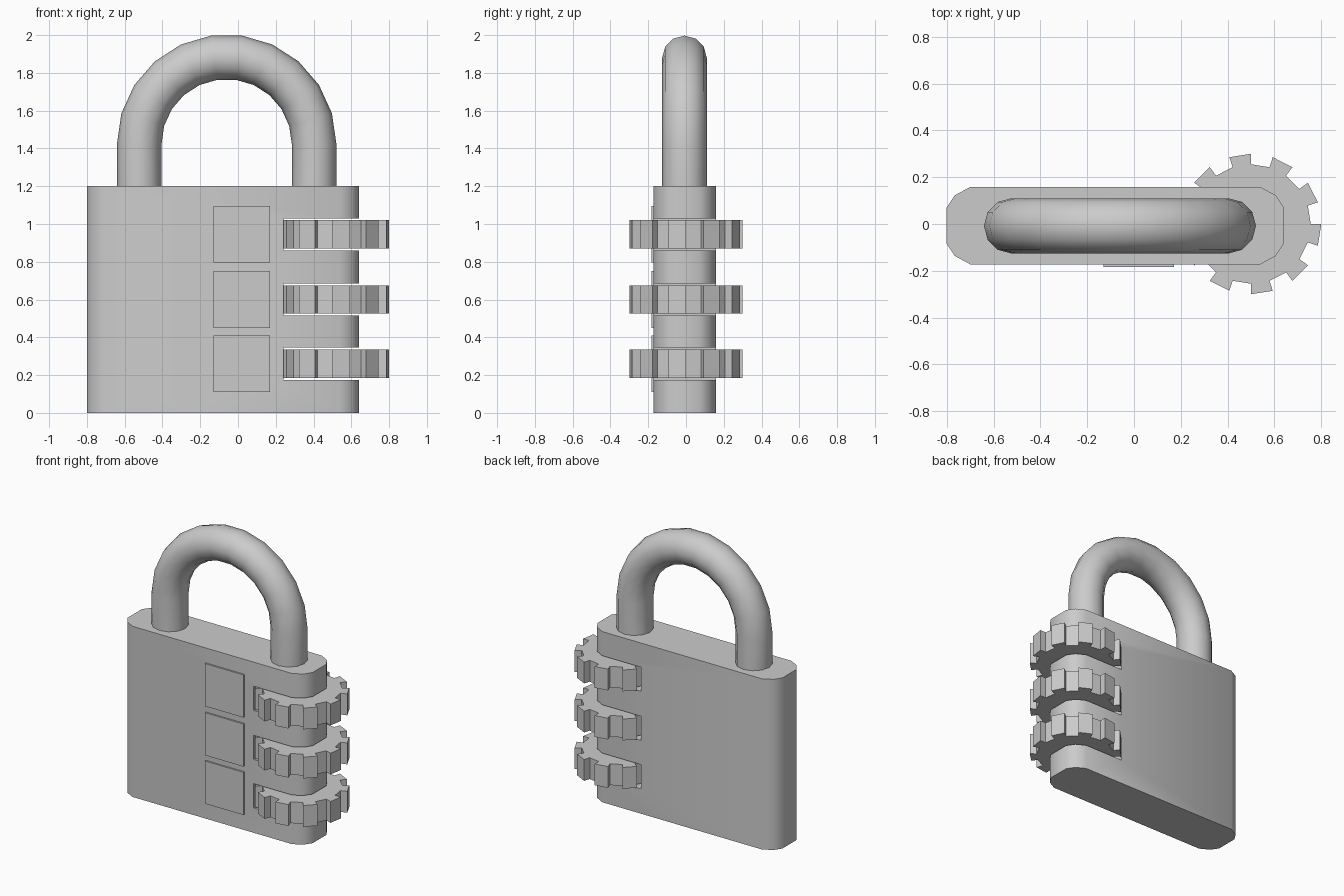
import bpy, bmesh
from math import sin, cos, pi, radians
from mathutils import Vector

if "Cube" in bpy.data.objects:
    bpy.data.objects.remove(bpy.data.objects["Cube"])

DIAL_Z = [0.26, 0.60, 0.945]
BODY_Y = -0.007


def make(name, bm):
    bmesh.ops.recalc_face_normals(bm, faces=bm.faces[:])
    mesh = bpy.data.meshes.new(name)
    bm.to_mesh(mesh)
    bm.free()
    ob = bpy.data.objects.new(name, mesh)
    bpy.context.collection.objects.link(ob)
    return ob


def prism(name, outline, z0, z1):
    bm = bmesh.new()
    face = bm.faces.new([bm.verts.new((x, y, z0)) for x, y in outline])
    ext = bmesh.ops.extrude_face_region(bm, geom=[face])
    verts = [v for v in ext["geom"] if isinstance(v, bmesh.types.BMVert)]
    bmesh.ops.translate(bm, verts=verts, vec=(0, 0, z1 - z0))
    return make(name, bm)


def add_box(bm, lo, hi):
    verts = bmesh.ops.create_cube(bm, size=1)["verts"]
    for v in verts:
        v.co = Vector([l + (c + 0.5) * (h - l) for c, l, h in zip(v.co, lo, hi)])


def smooth(ob, angle):
    bpy.ops.object.select_all(action='DESELECT')
    ob.select_set(True)
    bpy.context.view_layer.objects.active = ob
    bpy.ops.object.shade_smooth_by_angle(angle=radians(angle))


# Lock body with rounded ends
half = [(0.64, 0.078), (0.605, 0.13), (0.54, 0.165),
        (-0.70, 0.165), (-0.765, 0.13), (-0.80, 0.078)]
outline = [(x, BODY_Y + y) for x, y in half] + [(x, BODY_Y - y) for x, y in reversed(half)]
body = prism("lock_body", outline, 0, 1.2)

# Slots for the dials
bm = bmesh.new()
for z in DIAL_Z:
    add_box(bm, (0.24, -0.5, z - 0.085), (1.0, 0.5, z + 0.085))
cutter = make("slot_cutter", bm)
cutter.hide_render = True
cutter.hide_viewport = True
mod = body.modifiers.new("slots", 'BOOLEAN')
mod.operation = 'DIFFERENCE'
mod.solver = 'EXACT'
mod.object = cutter
smooth(body, 40)

# Toothed number dials
gear = []
for k in range(10):
    a, b = radians(18 + 36 * k), radians(36 + 36 * k)
    for r, t in ((0.255, a), (0.30, a), (0.30, b), (0.255, b)):
        gear.append((0.5 + r * cos(t), r * sin(t)))
for i, z in enumerate(DIAL_Z):
    prism(f"dial_{i + 1}", gear, z - 0.075, z + 0.075)

# Display panels on the front
for i, z in enumerate(DIAL_Z):
    bm = bmesh.new()
    add_box(bm, (-0.13, -0.183, z - 0.15), (0.17, -0.165, z + 0.15))
    make(f"display_panel_{i + 1}", bm)

# Shackle: round tube swept along legs and an 11-segment arch
CX, CY, CZ, R, TUBE, SIDES, SEGS = -0.06, -0.008, 1.422, 0.463, 0.118, 12, 11
stations = [(0.0, 1.19 - CZ)] + [(pi * i / SEGS, 0) for i in range(SEGS + 1)] + [(pi, 1.19 - CZ)]
bm = bmesh.new()
rings = []
for a, drop in stations:
    ring = []
    for j in range(SIDES):
        t = 2 * pi * j / SIDES
        r = R + TUBE * cos(t)
        ring.append(bm.verts.new((CX + r * cos(a), CY + TUBE * sin(t), CZ + drop + r * sin(a))))
    rings.append(ring)
for p, q in zip(rings, rings[1:]):
    for j in range(SIDES):
        n = (j + 1) % SIDES
        bm.faces.new((p[j], p[n], q[n], q[j]))
bm.faces.new(rings[0])
bm.faces.new(rings[-1])
smooth(make("shackle", bm), 40)
